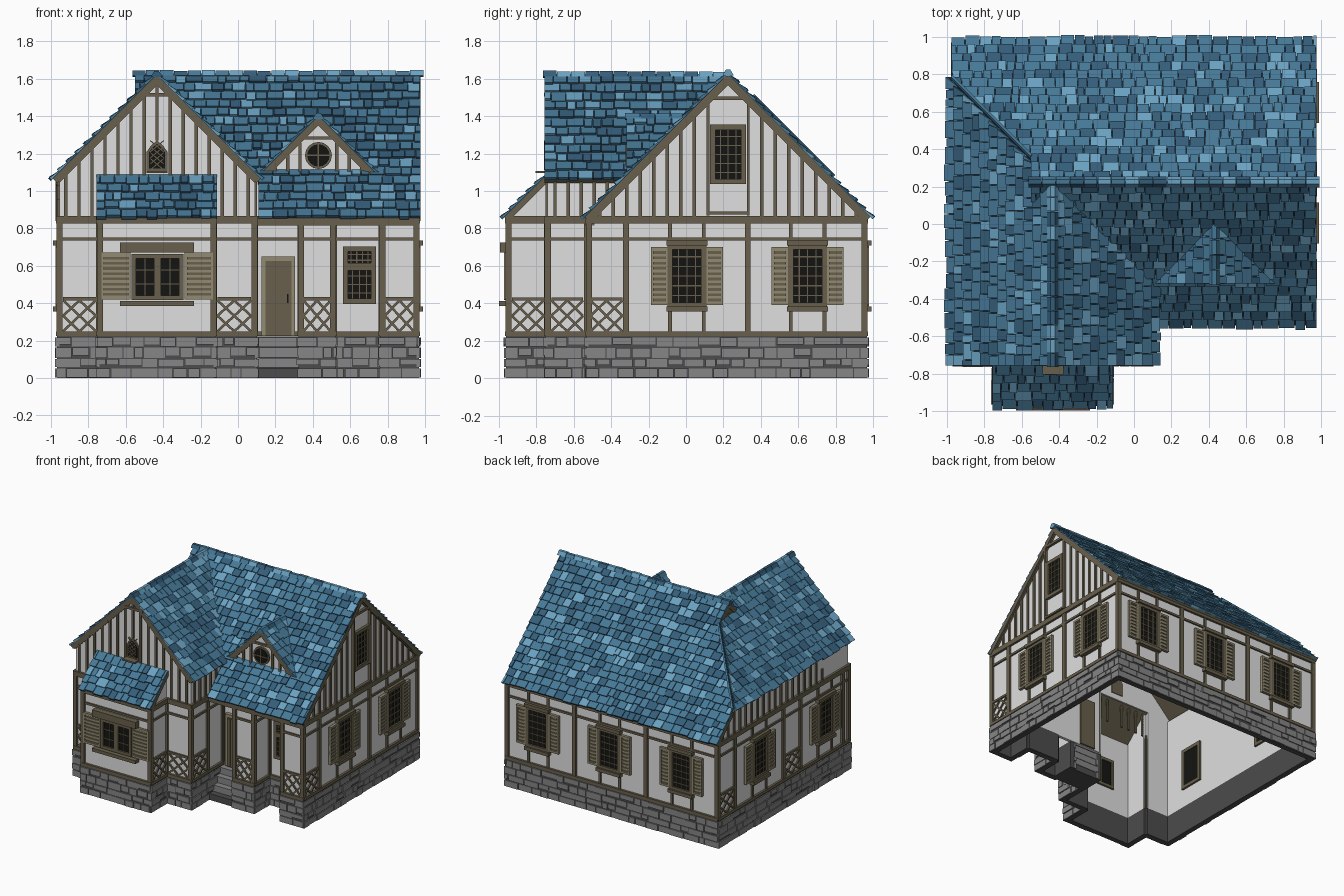
import bpy, bmesh, math, random
from mathutils import Vector

if "Cube" in bpy.data.objects:
    bpy.data.objects.remove(bpy.data.objects["Cube"])
random.seed(4)

def lin(c):
    return tuple(((v / 255 + .055) / 1.055) ** 2.4 if v > 10 else v / 255 / 12.92 for v in c) + (1,)
MATS = {}
for k, c in dict(plaster=(224, 224, 225), timber=(104, 96, 76), shutter_wood=(146, 138, 114), glass=(20, 20, 18),
                 stone=(134, 134, 134), mortar=(76, 76, 76), tile_mid=(70, 120, 150), tile_light=(106, 162, 194),
                 tile_dark=(52, 93, 121), underlay=(27, 44, 57)).items():
    MATS[k] = bpy.data.materials.new(k)
    MATS[k].diffuse_color = lin(c)
parts = {}

# Local frame on a wall or a 45 degree roof slope: s along, d outward, z up
def frame(n, c, z0=0, slope=False):
    a = Vector((1, 0, 0)) if n[1] == 'x' else Vector((0, 1, 0))
    s = Vector((0, 1, 0)) if n[1] == 'x' else Vector((1, 0, 0))
    nv, Z = a * (1 if n[0] == '+' else -1), Vector((0, 0, 1))
    up, nr = (Z - nv, (Z + nv).normalized()) if slope else (Z, nv)
    return list(zip(s, nr, up, a * c + Z * z0))

def prism(name, mat, F, pts, d0, d1):
    if name not in parts:
        parts[name] = (bmesh.new(), [])
    bm, slots = parts[name]
    if mat not in slots:
        slots.append(mat)
    n = len(pts)
    d1 = d1 if isinstance(d1, list) else [d1] * n
    def P(s, d, z):
        return bm.verts.new([F[i][0] * s + F[i][1] * d + F[i][2] * z + F[i][3] for i in range(3)])
    A = [P(s, d0, z) for s, z in pts]
    B = [P(p[0], d, p[1]) for p, d in zip(pts, d1)]
    fs = [bm.faces.new(A[::-1]), bm.faces.new(B)]
    fs += [bm.faces.new((A[i], A[(i + 1) % n], B[(i + 1) % n], B[i])) for i in range(n)]
    for f in fs:
        f.material_index = slots.index(mat)

def box(name, mat, F, s0, s1, z0, z1, d0, d1):
    prism(name, mat, F, [(s0, z0), (s1, z0), (s1, z1), (s0, z1)], d0, d1)

def bar(name, mat, F, p, q, w, d0, d1):
    dx, dz = q[0] - p[0], q[1] - p[1]
    l = math.hypot(dx, dz)
    x, z = -dz / l * w / 2, dx / l * w / 2
    prism(name, mat, F, [(p[0] + x, p[1] + z), (p[0] - x, p[1] - z), (q[0] - x, q[1] - z), (q[0] + x, q[1] + z)], d0, d1)

# Stone base course
def base(F, s0, s1):
    box('stone_base', 'mortar', F, s0 - .012, s1 + .012, 0, .225, -.03, .012)
    z = 0
    for h in (.055, .05, .06, .055):
        s = s0 - .018
        while s < s1 + .015:
            e = min(s + random.uniform(.05, .15), s1 + .018)
            if e - s > .012:
                k = random.choice((0, 0, .012))
                box('stone_base', 'stone', F, s + .003, e - .003, z + .003 + k * (z > 0), z + h - .003, 0, random.uniform(.016, .024))
            s = e
        z += h

# Timber framing of one wall storey
def framing(F, s0, s1, posts=(), lattices=()):
    T = ('timber_frame', 'timber', F)
    for z0, z1, d in ((.225, .25, .018), (.825, .865, .018), (.735, .752, .012)):
        box(*T, s0 - .012, s1 + .012, z0, z1, -.01, d)
    for p in [s0 + .002, s1 - .002, *posts]:
        box(*T, p - .016, p + .016, .24, .84, -.01, .015)
    for a, b in lattices:
        box(*T, a, b, .415, .432, 0, .013)
        m, z0, z1 = (a + b) / 2, .25, .415
        zm = (z0 + z1) / 2
        for p, q in (((a, z0), (b, z1)), ((a, z1), (b, z0)), ((a, zm), (m, z1)), ((m, z1), (b, zm)), ((b, zm), (m, z0)), ((m, z0), (a, zm))):
            bar(*T, p, q, .013, 0, .01)

def studs(F, s0, s1, top, step=.075, z0=.86, skip=(9, 9)):
    n = max(1, round((s1 - s0) / step))
    for i in range(n + 1):
        s = s0 + (s1 - s0) * i / n
        t = min(top(s - .009), top(s + .009))
        if t > z0 + .02 and not skip[0] < s < skip[1]:
            box('gable_studs', 'timber', F, s - .009, s + .009, z0, t, 0, .012)

# Window with muntins, hood, sill and optional louvred shutters
def window(F, c, w, z0, z1, cols=3, rows=5, shut=0, stud=False, hood=0, f=.014):
    a, b = c - w / 2, c + w / 2
    T = ('windows', 'timber', F)
    box('windows', 'glass', F, a, b, z0, z1, -.032, .008)
    for r in ((a - f, a + f, z0, z1), (b - f, b + f, z0, z1), (a - f, b + f, z0 - f, z0 + f), (a - f, b + f, z1 - f, z1 + f)):
        box(*T, *r, -.04, .022)
    for i in range(1, cols):
        s = a + w * i / cols
        box(*T, s - .003, s + .003, z0, z1, 0, .013)
    for i in range(1, rows):
        z = z0 + (z1 - z0) * i / rows
        box(*T, a, b, z - .003, z + .003, 0, .013)
    if hood:
        box(*T, a - hood, b + hood, z1 + .008, z1 + .035, 0, .035)
        box(*T, a - hood, b + hood, z0 - .035, z0 - .008, 0, .035)
    if stud:
        for s in (a, b):
            box('timber_frame', 'timber', F, s - .01, s + .01, .24, z0, 0, .012)
            box('timber_frame', 'timber', F, s - .01, s + .01, z1, .83, 0, .012)
    if shut:
        for l, r in ((a - f - shut, a - f), (b + f, b + f + shut)):
            shutter(F, l, r, z0, z1)

def shutter(F, l, r, z0, z1):
    S = ('shutters', 'shutter_wood', F)
    box('shutters', 'timber', F, l, r, z0, z1, 0, .01)
    for q in ((l, l + .014, z0, z1), (r - .014, r, z0, z1), (l, r, z0, z0 + .016), (l, r, z1 - .016, z1)):
        box(*S, *q, 0, .022)
    n = int((z1 - z0) / .026)
    for i in range(n):
        z = z0 + (z1 - z0) * (i + .5) / n
        box(*S, l, r, z - .008, z + .006, 0, .017)

def wall(n, c, s0, s1, top=.87, pts=None):
    F = frame(n, c)
    prism('walls', 'plaster', F, pts or [(s0, .22), (s1, .22), (s1, top), (s0, top)], -.025, 0)
    return F

# Right side with big gable
gm = lambda s: 1.585 - abs(s - .225)
R = wall('+x', .955, 0, 0, pts=[(-.52, .22), (.955, .22), (.955, .86), (.225, 1.59), (-.52, .86)])
base(R, -.52, .955)
framing(R, -.52, .955, (-.32, .33), [(-.51, -.34)])
studs(R, -.46, .91, gm, .072, skip=(.1, .35))
window(R, .225, .165, 1.05, 1.34, 4, 6)
for r in ((.11, .125, .87, 1.5), (.325, .34, .87, 1.5), (.11, .34, 1.485, 1.505), (.11, .34, .875, .89)):
    box('gable_frame', 'timber', R, *r, 0, .02)
# Back wall
B = wall('+y', .955, -.955, .955)
base(B, -.955, .955)
framing(B, -.955, .955, (-.31, .34))
# Left wall
L = wall('-x', -.955, 0, 0, pts=[(-.74, .22), (.955, .22), (.955, .86), (.77, 1.05), (-.74, 1.05)])
base(L, -.74, .955)
framing(L, -.74, .955, (-.66, -.11, .11, .74), [(-.1, .1), (.75, .94)])
studs(L, -.7, .9, lambda s: min(1.06, gm(s)))
for F, cs in ((R, (.005, .65)), (B, (-.635, .02, .67)), (L, (-.43, .42))):
    for c in cs:
        window(F, c, .18, .39, .7, 4, 6, .088, True, .02)
# Wing front gable, left open behind the bay
gw = lambda s: 1.585 - abs(s + .433)
W = wall('-y', -.74, 0, 0, pts=[(-.955, .22), (-.74, .22), (-.74, 1.06), (-.13, 1.06), (-.13, .22), (.09, .22),
                                 (.09, 1.06), (-.433, 1.59), (-.955, 1.06)])
for a, b in ((-.955, -.74), (-.13, .09)):
    base(W, a, b)
    framing(W, a, b, (), [(a + .02, b - .02)])
studs(W, -.92, .055, gw, .07, skip=(-.5, -.37))
box('gable_studs', 'timber', W, -.442, -.424, 1.27, 1.57, 0, .012)
box('gable_frame', 'timber', W, -.53, -.335, 1.505, 1.525, 0, .018)
arch = lambda k: [(-.433 + x * k, 1.18 + z * k) for x, z in ((-.055, -.075), (.055, -.075), (.055, .03), (.03, .065), (0, .09), (-.03, .065), (-.055, .03))]
prism('arched_window', 'timber', W, arch(1), -.03, .012)
prism('arched_window', 'glass', W, arch(.8), 0, .016)
for i in range(-1, 3):
    for k in (-1, 1):
        bar('arched_window', 'timber', W, (-.433 - k * .036, 1.175 + i * .032 - .03), (-.433 + k * .036, 1.175 + i * .032 + .03), .005, 0, .019)
box('arched_window', 'timber', W, -.49, -.376, 1.095, 1.108, 0, .065)
# Wing right wall
V = wall('+x', .09, -.74, -.31, 1.06)
base(V, -.74, -.33)
framing(V, -.74, -.33, (-.53,), [(-.72, -.55)])
studs(V, -.7, -.35, lambda s: 1.06)
# Bay with shuttered casements
Y = wall('-y', -.95, -.74, -.13)
base(Y, -.74, -.13)
framing(Y, -.74, -.13)
for c in (-.497, -.363):
    window(Y, c, .12, .43, .65, 2, 3, f=.012)
for l, r in ((-.73, -.575), (-.285, -.135)):
    shutter(Y, l, r, .42, .67)
box('bay_window_hood', 'timber', Y, -.63, -.235, .67, .725, 0, .045)
box('bay_window_sill', 'timber', Y, -.63, -.235, .385, .412, 0, .048)
for n, c in (('-x', -.74), ('+x', -.13)):
    S = wall(n, c, 0, 0, pts=[(-.95, .22), (-.74, .22), (-.74, 1.06), (-.95, .86)])
    base(S, -.95, -.74)
    framing(S, -.95, -.74, (), [(-.93, -.76)])
# Front projecting blocks beside the recesses
for a, b in ((.335, .51), (.77, .955)):
    S = wall('-y', -.52, a, b)
    base(S, a, b)
    framing(S, a, b, (), [(a + .015, b - .015)])
for n, c in (('-x', .335), ('+x', .51), ('-x', .77)):
    S = wall(n, c, -.52, -.32)
    base(S, -.52, -.32)
    framing(S, -.52, -.32)
box('porch_beam', 'timber', frame('-y', -.52), .09, .96, .815, .865, -.03, .016)
# Recessed wall with door, window and steps
E = wall('-y', -.32, .09, .77, 1.05)
for a, b in ((.51, .77), (.09, .335)):
    framing(E, a, b)
base(E, .51, .77)
window(E, .65, .15, .41, .59, 4, 4)
window(E, .65, .15, .6, .69, 5, 3)
box('door_frame', 'shutter_wood', E, .125, .305, .225, .65, -.01, .03)
box('door', 'timber', E, .148, .285, .225, .625, -.04, .036)
for i in range(4):
    box('door', 'timber', E, .15 + i * .034, .181 + i * .034, .23, .62, 0, .04)
    box('steps', 'mortar' if i == 0 else 'stone', E, .1, .325, i * .055, i * .055 + .052, 0, .2 - i * .045)
box('door_handle', 'glass', E, .262, .27, .4, .45, .03, .046)
# Dormer gable with round window
D = frame('-y', -.3)
prism('dormer_wall', 'plaster', D, [(.13, 1.07), (.73, 1.07), (.43, 1.375)], -.02, 0)
studs(D, .2, .66, lambda s: 1.365 - abs(s - .43), .065, 1.07, (.35, .51))
box('gable_frame', 'timber', D, .34, .52, 1.275, 1.292, 0, .014)
circ = lambda r: [(.43 + r * math.cos(i * math.pi / 8), 1.19 + r * math.sin(i * math.pi / 8)) for i in range(16)]
prism('round_window', 'timber', D, circ(.072), -.02, .014)
prism('round_window', 'glass', D, circ(.06), 0, .018)
box('round_window', 'timber', D, .426, .434, 1.13, 1.25, 0, .022)
box('round_window', 'timber', D, .37, .49, 1.186, 1.194, 0, .022)
# Barge boards on the gables
for F, c, pk, h in ((R, .225, 1.585, .73), (W, -.433, 1.585, .53), (D, .43, 1.37, .3)):
    for k in (-1, 1):
        bar('barge_boards', 'timber', F, (c, pk), (c + k * h, pk - h), .028, 0, .016)

# Tiled roof slopes: rows of overlapping tiles clipped between lo(h) and hi(h)
TILES = ('tile_mid', 'tile_light', 'tile_dark')
def roof(name, n, c, z0, H, lo, hi):
    F = frame(n, c, z0, True)
    N = round(H / .045)
    hs = [H * i / N for i in range(N + 1)]
    out = [(lo(h), h) for h in hs] + [(hi(h) + 1e-4, h) for h in reversed(hs)]
    prism(name + '_boards', 'timber', F, out, -.03, 0)
    prism(name, 'underlay', F, out, 0, .003)
    for h0, h1 in zip(hs, hs[1:]):
        u = min(lo(h0), lo(h1)) - random.uniform(0, .03)
        cl = lambda x, h: min(max(x, lo(h)), hi(h))
        while u < max(hi(h0), hi(h1)):
            e = u + random.uniform(.04, .095)
            b = h0 - .007 + random.uniform(-.005, .005)
            p = [(cl(u + .002, h0), b), (cl(e - .002, h0), b), (cl(e - .002, h1), h1), (cl(u + .002, h1), h1)]
            if p[1][0] - p[0][0] + p[2][0] - p[3][0] > .01:
                t = random.uniform(.015, .022)
                prism(name, random.choices(TILES, (60, 17, 23))[0], F, p, 0, [t, t, .005, .005])
            u = e
    return F
K = lambda v: (lambda h: v)
back = roof('main_roof_back', '+y', .985, .86, .765, lambda h: max(-.975, min(-1.185 + h, -.55)), K(.975))
roof('main_roof_front', '-y', -.54, .86, .765, lambda h: .11 if h < .22 else (.33 - h if h < .66 else -.55), K(.975))
roof('wing_roof_left', '-x', -.99, 1.065, .557, K(-.757), lambda h: .785 - h)
roof('wing_roof_right', '+x', .12, 1.065, .557, K(-.757), lambda h: -.335 + h)
roof('bay_roof', '-y', -.97, .86, .225, K(-.757), K(-.112))
roof('dormer_roof_left', '-x', .115, 1.085, .315, K(-.318), lambda h: -.31 + h)
roof('dormer_roof_right', '+x', .745, 1.085, .315, K(-.318), lambda h: -.31 + h)
# Ridge caps, hip strip and gablet
for n, c, z, a, b in (('+x', .225, 1.64, -.565, .995), ('+y', -.435, 1.635, -.765, .22), ('+y', .43, 1.41, -.325, 0)):
    m = round((b - a) / .075)
    for i in range(m):
        k = random.uniform(0, .006)
        q = [(c - .03, z - .022), (c - .012, z + .002 + k), (c + .012, z + .002 + k), (c + .03, z - .022), (c, z - .03)]
        prism('ridge_caps', random.choice(TILES), frame(n, 0), q, a + (b - a) * i / m, a + (b - a) * (i + 1) / m - .003)
bar('hip_strip', 'tile_mid', back, (-.975, .21), (-.55, .635), .012, 0, .026)
prism('gablet', 'timber', frame('-x', -.545), [(.11, 1.51), (.34, 1.51), (.225, 1.625)], -.02, 0)

for name, (bm, slots) in parts.items():
    bmesh.ops.recalc_face_normals(bm, faces=bm.faces)
    me = bpy.data.meshes.new(name)
    bm.to_mesh(me)
    bm.free()
    for m in slots:
        me.materials.append(MATS[m])
    bpy.context.collection.objects.link(bpy.data.objects.new(name, me))

for m in bpy.data.materials:
    if m.users and not m.is_grease_pencil:
        m.use_nodes = True
        m.node_tree.nodes["Principled BSDF"].inputs["Base Color"].default_value = m.diffuse_color
